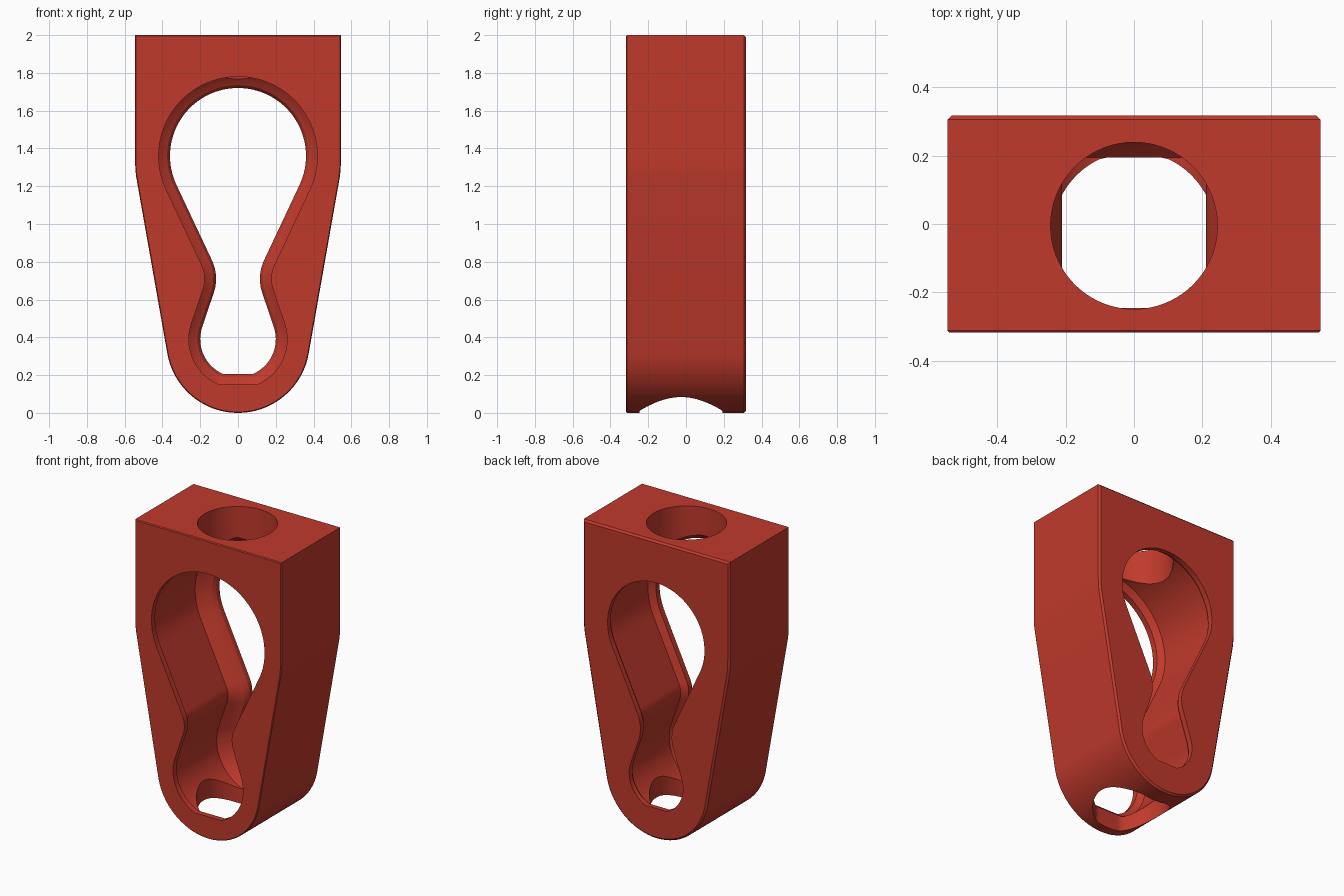
import bpy, bmesh, math
from mathutils import Matrix

if "Cube" in bpy.data.objects:
    bpy.data.objects.remove(bpy.data.objects["Cube"])

red = bpy.data.materials.new("brick red")
red.diffuse_color = (0.53, 0.042, 0.025, 1)
red.use_nodes = True
red.node_tree.nodes["Principled BSDF"].inputs["Base Color"].default_value = red.diffuse_color


def arc(cx, cz, r, a0, a1, n):
    """Points along an arc, angles in degrees."""
    return [(cx + r * math.cos(math.radians(a0 + (a1 - a0) * i / n)),
             cz + r * math.sin(math.radians(a0 + (a1 - a0) * i / n))) for i in range(n + 1)]


def mirrored(right):
    """Close a right-hand half outline by mirroring it across x = 0."""
    return right + [(-x, z) for x, z in reversed(right) if x > 1e-4]


def body_outline(d):
    """Square top, tapered sides and round foot, inset by d."""
    return mirrored([(0.545 - d, 2 - d), (0.545 - d, 1.35), (0.5438 - d, 1.3),
                     (0.540 - d, 1.255)]
                    + arc(0, 0.38, 0.38 - d, -10, -90, 28))


def keyhole_outline(d):
    """Large circle, waisted neck and small flat-bottomed circle, grown by d."""
    r = 0.2 + d
    flat = -math.degrees(math.asin(0.185 / 0.2))
    return mirrored(arc(0, 1.36, 0.36 + d, 90, -25, 36)
                    + arc(0.346, 0.71, 0.23 - d, 155, 198.5, 12)
                    + arc(0, 0.39, r, 18.5, flat, 20))


def finish(bm, name):
    bmesh.ops.recalc_face_normals(bm, faces=bm.faces)
    mesh = bpy.data.meshes.new(name)
    bm.to_mesh(mesh)
    bm.free()
    obj = bpy.data.objects.new(name, mesh)
    bpy.context.collection.objects.link(obj)
    mesh.materials.append(red)
    return obj


def loft(name, outline, sections):
    """Skin an outline through (y, offset) sections and cap both ends."""
    bm = bmesh.new()
    rings = [[bm.verts.new((x, y, z)) for x, z in outline(d)] for y, d in sections]
    for a, b in zip(rings, rings[1:]):
        for i in range(len(a)):
            j = (i + 1) % len(a)
            bm.faces.new((a[i], a[j], b[j], b[i]))
    bm.faces.new(rings[0])
    bm.faces.new(rings[-1])
    return finish(bm, name)


def bore(name, radius, y, z0, z1, y_min=-1, y_max=1):
    """Upright cylinder, optionally flattened at the front and back."""
    bm = bmesh.new()
    bmesh.ops.create_cone(bm, cap_ends=True, segments=72, radius1=radius, radius2=radius,
                          depth=z1 - z0, matrix=Matrix.Translation((0, y, (z0 + z1) / 2)))
    for v in bm.verts:
        v.co.y = min(max(v.co.y, y_min), y_max)
    return finish(bm, name)


# Solid body with slim chamfers on the front and back edges
body = loft("holder_body", body_outline,
            [(-0.318, 0.005), (-0.312, 0), (0.306, 0), (0.318, 0.012)])

# Keyhole pocket, widest inside, with a lip at the front and a deeper lip at the back
cutters = [
    loft("keyhole_cutter", keyhole_outline,
         [(-0.4, 0.06), (-0.28, 0.06), (-0.245, 0.095), (0.195, 0.095),
          (0.225, 0.065), (0.25, 0.035), (0.262, 0.015), (0.285, 0), (0.4, 0)]),
    bore("top_bore_cutter", 0.244, -0.005, 1.5, 2.1),
    bore("foot_bore_cutter", 0.238, -0.026, -0.1, 0.3, -0.246, 0.194),
]
for c in cutters:
    mod = body.modifiers.new(c.name, 'BOOLEAN')
    mod.operation = 'DIFFERENCE'
    mod.solver = 'EXACT'
    mod.object = c

# Bake the cuts, then drop the cutters
deps = bpy.context.evaluated_depsgraph_get()
baked = bpy.data.meshes.new_from_object(body.evaluated_get(deps))
body.modifiers.clear()
body.data = baked
baked.materials.clear()
baked.materials.append(red)
for p in baked.polygons:
    p.material_index = 0
for c in cutters:
    bpy.data.objects.remove(c)

# Smooth curved walls, keep edges crisp
bpy.context.view_layer.objects.active = body
body.select_set(True)
bpy.ops.object.shade_smooth_by_angle(angle=math.radians(25))
